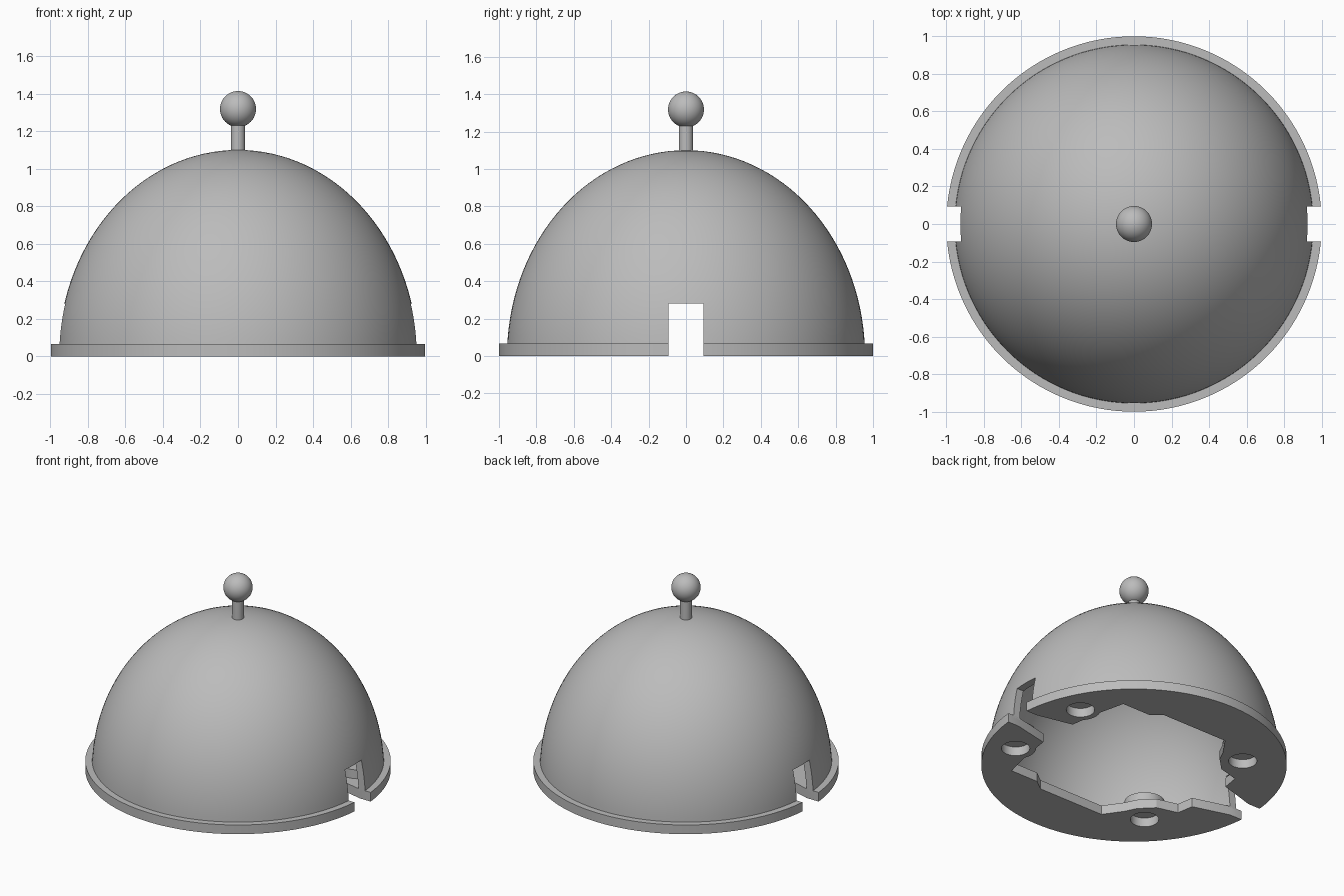
import bpy, bmesh, math

if "Cube" in bpy.data.objects:
    bpy.data.objects.remove(bpy.data.objects["Cube"])

grey = bpy.data.materials.new("plain grey")
grey.use_nodes = True
GREY = (0.5, 0.5, 0.5, 1)
grey.diffuse_color = GREY
grey.node_tree.nodes["Principled BSDF"].inputs["Base Color"].default_value = GREY


def make(name, bm):
    bmesh.ops.recalc_face_normals(bm, faces=bm.faces)
    mesh = bpy.data.meshes.new(name)
    bm.to_mesh(mesh)
    bm.free()
    mesh.materials.append(grey)
    obj = bpy.data.objects.new(name, mesh)
    bpy.context.collection.objects.link(obj)
    return obj


def prism(name, points, low, high):
    bm = bmesh.new()
    face = bm.faces.new([bm.verts.new((x, y, low)) for x, y in points])
    new = bmesh.ops.extrude_face_region(bm, geom=[face])["geom"]
    bmesh.ops.translate(bm, verts=[v for v in new if isinstance(v, bmesh.types.BMVert)],
                        vec=(0, 0, high - low))
    return make(name, bm)


def cylinder(name, radius, low, high, x=0, y=0, sides=48):
    turn = math.tau / sides
    ring = [(x + radius * math.cos(i * turn), y + radius * math.sin(i * turn))
            for i in range(sides)]
    return prism(name, ring, low, high)


def dome_solid(name, radius, height, low, rings=32, sides=128):
    # Half ellipse spun around the vertical axis, closed underneath
    start = math.asin(low / height)
    bm = bmesh.new()
    loops = []
    for i in range(rings):
        a = start + (math.pi / 2 - start) * i / rings
        loops.append([bm.verts.new((radius * math.cos(a) * math.cos(t),
                                    radius * math.cos(a) * math.sin(t),
                                    height * math.sin(a)))
                      for t in (math.tau * k / sides for k in range(sides))])
    tip = bm.verts.new((0, 0, height))
    bm.faces.new(loops[0])
    for k in range(sides):
        n = (k + 1) % sides
        for a, b in zip(loops, loops[1:]):
            bm.faces.new((a[k], a[n], b[n], b[k]))
        bm.faces.new((loops[-1][k], loops[-1][n], tip))
    return make(name, bm)


def boolean(obj, tool, operation="DIFFERENCE"):
    mod = obj.modifiers.new("cut", "BOOLEAN")
    mod.operation = operation
    mod.solver = "EXACT"
    mod.object = tool
    bpy.context.view_layer.objects.active = obj
    bpy.ops.object.modifier_apply(modifier=mod.name)
    bpy.data.objects.remove(tool)


def smooth(obj):
    bpy.ops.object.select_all(action="DESELECT")
    obj.select_set(True)
    bpy.context.view_layer.objects.active = obj
    bpy.ops.object.shade_smooth_by_angle(angle=math.radians(30))


SLOT = 0.093
RIM_TOP = 0.066

# Hollow dome with a notch on each side
dome = dome_solid("dome", 0.957, 1.1, 0.05)
boolean(dome, dome_solid("inner_space", 0.905, 1.045, 0.02))
slot_box = [(-1.2, -SLOT), (1.2, -SLOT), (1.2, SLOT), (-1.2, SLOT)]
boolean(dome, prism("slot_cutter", slot_box, -0.1, 0.28))
smooth(dome)

# Base plate with a stepped opening that runs out through both notches
plate = cylinder("base_plate", 1.0, 0, RIM_TOP, sides=128)
half = [(1.2, SLOT), (0.91, SLOT), (0.65, 0.15), (0.62, 0.36), (0.57, 0.57),
        (0.35, 0.57), (0.27, 0.63), (-0.25, 0.63), (-0.34, 0.5), (-0.38, 0.42),
        (-0.47, 0.33), (-0.62, 0.29), (-0.64, 0.17), (-0.9, SLOT), (-1.2, SLOT)]
outline = half + [(x, -y) for x, y in reversed(half)]
boolean(plate, prism("opening_cutter", outline, -0.1, 0.2))

# Four round bosses with blind sockets underneath
for x, y in ((0.735, 0.33), (-0.51, 0.5)):
    for side in (1, -1):
        boolean(plate, cylinder("boss", 0.133, 0, 0.13, x, y * side), "UNION")
        boolean(plate, cylinder("socket", 0.093, -0.1, 0.065, x, y * side))
smooth(plate)

# Stem and ball handle
stem = cylinder("handle_stem", 0.038, 1.07, 1.27, sides=32)
smooth(stem)
bm = bmesh.new()
bmesh.ops.create_uvsphere(bm, u_segments=48, v_segments=24, radius=0.096)
ball = make("handle_ball", bm)
ball.location.z = 1.318
smooth(ball)
